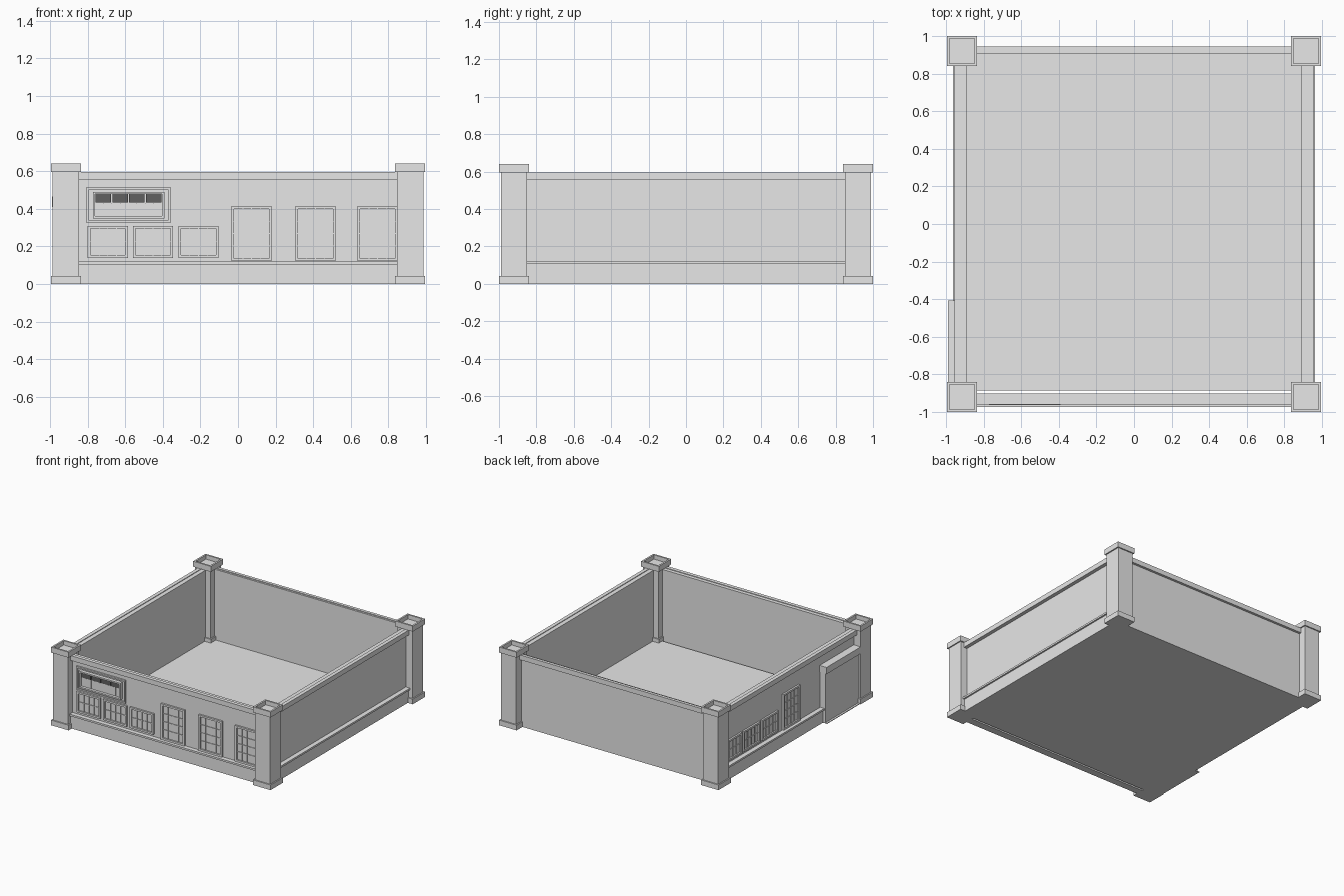
import bpy
import bmesh

cube = bpy.data.objects.get("Cube")
if cube:
    bpy.data.objects.remove(cube, do_unlink=True)


def material(name, value):
    mat = bpy.data.materials.new(name)
    mat.use_nodes = True
    colour = (value, value, value, 1)
    mat.diffuse_color = colour
    mat.node_tree.nodes["Principled BSDF"].inputs["Base Color"].default_value = colour
    return mat


GREY = material("wall grey", 0.8)
PALE = material("pale glass", 1.0)
DARK = material("dark sign", 0.12)


def boxes(name, mat, spans):
    """One object made of boxes, each given as (x0, x1), (y0, y1), (z0, z1)."""
    bm = bmesh.new()
    for span in spans:
        cube = bmesh.ops.create_cube(bm, size=1)
        for v in cube["verts"]:
            for axis, (a, b) in enumerate(span):
                v.co[axis] = (a + b) / 2 + v.co[axis] * (b - a)
    mesh = bpy.data.meshes.new(name)
    bm.to_mesh(mesh)
    bm.free()
    mesh.materials.append(mat)
    obj = bpy.data.objects.new(name, mesh)
    bpy.context.collection.objects.link(obj)
    return obj


def on_front(u, z, depth):
    return u, (-0.935 - depth[1], -0.935 - depth[0]), z


def on_left(u, z, depth):
    return (-0.925 - depth[1], -0.925 - depth[0]), u, z


def ring(place, u, z, width, depth):
    """Four boxes bordering a rectangle."""
    (a, b), (c, d) = u, z
    return [place((a, a + width), z, depth), place((b - width, b), z, depth),
            place((a + width, b - width), (c, c + width), depth),
            place((a + width, b - width), (d - width, d), depth)]


def window(name, place, centre, z, cols, rows):
    u = (centre - 0.107, centre + 0.107)
    edge, bar = 0.015, 0.002
    boxes(name + "_frame", GREY, ring(place, u, z, edge, (0, 0.015)))
    a, b, c, d = u[0] + edge, u[1] - edge, z[0] + edge, z[1] - edge
    boxes(name + "_glass", PALE, [place((a, b), (c, d), (0, 0.003))])
    bars = []
    for i in range(1, cols):
        m = a + (b - a) * i / cols
        bars.append(place((m - bar, m + bar), (c, d), (0, 0.008)))
    for i in range(1, rows):
        m = c + (d - c) * i / rows
        bars.append(place((a, b), (m - bar, m + bar), (0, 0.008)))
    boxes(name + "_bars", GREY, bars)


# Floor and corner pillars with hollow caps
boxes("floor", GREY, [((-0.93, 0.93), (-0.885, 0.92), (0, 0.012))])


def pillar_xy(x, y, half):
    return (x - half, x + half), (y - half, y + half)


for sx, side in ((-1, "right"), (1, "left")):
    for sy, end in ((-1, "front"), (1, "back")):
        x, y = sx * 0.915, sy * 0.92
        name = f"{end}_{side}_pillar"
        boxes(name, GREY, [(*pillar_xy(x, y, 0.07), (0, 0.605)),
                           (*pillar_xy(x, y, 0.08), (0, 0.042))])
        px, py = pillar_xy(x, y, 0.08)
        boxes(name + "_cap", GREY, ring(
            lambda u, v, d: (u, v, d), px, py, 0.014, (0.595, 0.64)))

# Side walls with base, ledge and cornice
ALONG = (-0.86, 0.86)
for s, side in ((-1, "right"), (1, "left")):
    def out(a, b):
        return tuple(sorted((s * a, s * b)))
    boxes(side + "_wall", GREY, [(out(0.89, 0.925), ALONG, (0, 0.59))])
    boxes(side + "_base", GREY, [(out(0.92, 0.95), ALONG, (0, 0.105)),
                                 (out(0.92, 0.963), ALONG, (0.105, 0.12))])
    boxes(side + "_cornice", GREY, [(out(0.925, 0.955), ALONG, (0.555, 0.595))])

# Back wall
boxes("back_wall", GREY, [(ALONG, (0.905, 0.925), (0, 0.59))])
boxes("back_cornice", GREY, [(ALONG, (0.92, 0.945), (0.555, 0.595))])

# Front wall
boxes("front_wall", GREY, [(ALONG, (-0.935, -0.9), (0, 0.59))])
boxes("front_base", GREY, [(ALONG, (-0.96, -0.93), (0, 0.105)),
                           (ALONG, (-0.972, -0.93), (0.105, 0.12))])
boxes("front_cornice", GREY, [(ALONG, (-0.96, -0.93), (0.555, 0.595))])

# Windows
SMALL, TALL = (0.14, 0.31), (0.122, 0.415)
for i, u in enumerate((-0.692, -0.452, -0.21)):
    window(f"front_small_window_{i + 1}", on_front, u, SMALL, 4, 2)
for i, u in enumerate((0.072, 0.412, 0.742)):
    window(f"front_tall_window_{i + 1}", on_front, u, TALL, 4, 4)
for i, u in enumerate((0.72, 0.485, 0.25)):
    window(f"side_small_window_{i + 1}", on_left, u, SMALL, 4, 2)
window("side_tall_window", on_left, -0.03, TALL, 4, 4)

# Sign panel above the small front windows
boxes("sign_border", GREY, ring(on_front, (-0.805, -0.36), (0.325, 0.515), 0.012, (0, 0.012)))
boxes("sign_frame", GREY, ring(on_front, (-0.772, -0.392), (0.35, 0.49), 0.012, (0, 0.028)))
boxes("sign_panel", PALE, [on_front((-0.76, -0.404), (0.362, 0.432), (0, 0.006))])
boxes("sign_panel_bars", GREY, [
    on_front((-0.76 + 0.0445 * i - 0.001, -0.76 + 0.0445 * i + 0.001), (0.362, 0.432), (0, 0.008))
    for i in range(1, 8)])
boxes("sign_slats", DARK, [
    on_front((-0.757 + 0.089 * i, -0.757 + 0.089 * i + 0.083), (0.434, 0.478), (0, 0.009))
    for i in range(4)])

# Side doorway with hood and step
DOOR = (-0.85, -0.415)
boxes("doorway", GREY, [((-0.972, -0.92), DOOR, (0, 0.42))])
boxes("doorway_hood", GREY, [((-0.988, -0.92), (-0.85, -0.408), (0.41, 0.465))])
boxes("door_step", GREY, [((-0.988, -0.92), DOOR, (0, 0.006))])
